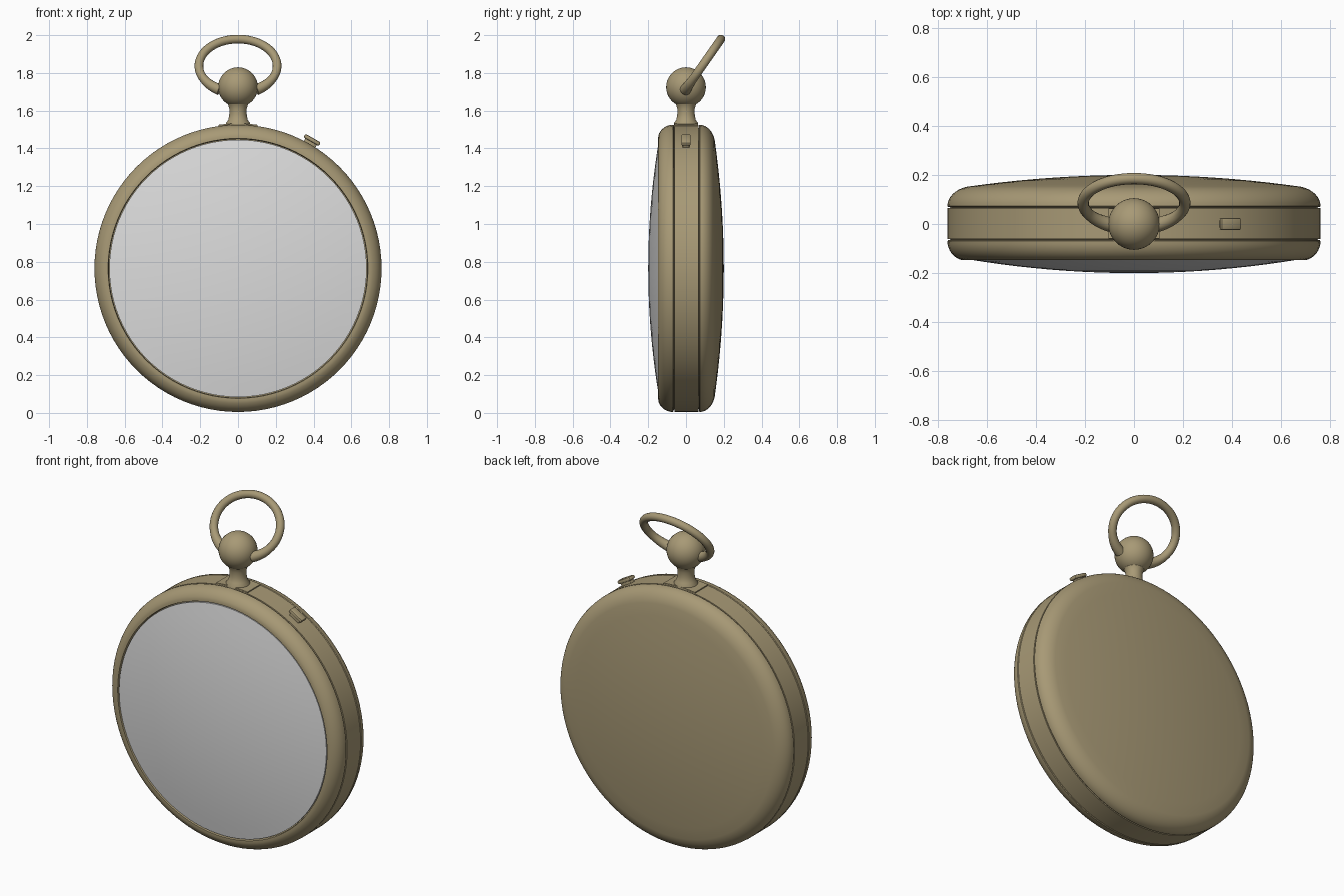
import bpy, bmesh, math
from mathutils import Matrix, Vector

if "Cube" in bpy.data.objects:
    bpy.data.objects.remove(bpy.data.objects["Cube"])

CZ = 0.765   # height of the case centre


def material(name, rgb):
    m = bpy.data.materials.new(name)
    m.diffuse_color = (*rgb, 1)
    m.use_nodes = True
    m.node_tree.nodes["Principled BSDF"].inputs["Base Color"].default_value = m.diffuse_color
    return m


BRASS = material("aged brass", (0.39, 0.32, 0.18))
GLASS = material("pale glass", (0.72, 0.72, 0.72))


def finish(name, bm, mat, matrix=Matrix(), angle=35):
    bmesh.ops.recalc_face_normals(bm, faces=bm.faces)
    me = bpy.data.meshes.new(name)
    bm.to_mesh(me)
    bm.free()
    me.transform(matrix)
    me.materials.append(mat)
    ob = bpy.data.objects.new(name, me)
    bpy.context.collection.objects.link(ob)
    bpy.context.view_layer.objects.active = ob
    ob.select_set(True)
    bpy.ops.object.shade_smooth_by_angle(angle=math.radians(angle))
    ob.select_set(False)
    return ob


def lathe(name, profile, mat, matrix, steps=96):
    """Spin (radius, height) points around local z."""
    bm = bmesh.new()
    vs = [bm.verts.new((r, 0, h)) for r, h in profile]
    es = [bm.edges.new(p) for p in zip(vs, vs[1:])]
    bmesh.ops.spin(bm, geom=vs + es, cent=(0, 0, 0), axis=(0, 0, 1),
                   angle=2 * math.pi, steps=steps)
    bmesh.ops.remove_doubles(bm, verts=bm.verts, dist=1e-4)
    return finish(name, bm, mat, matrix)


def dome(r, y_rim, y_top, n=10):
    """Shallow dome profile from the rim to the axis."""
    return [(r * (1 - i / n), y_rim + (y_top - y_rim) * (1 - (1 - i / n) ** 2))
            for i in range(n + 1)]


def arc(r0, y0, dr, dy, n=8):
    """Quarter-ellipse rounding from the side wall towards the face."""
    return [(r0 - dr * (1 - math.cos(t)), y0 + dy * math.sin(t))
            for t in (i / n * math.pi / 2 * 0.82 for i in range(n + 1))]


# Local z of the lathe points to +y
case_frame = Matrix.Translation((0, 0, CZ)) @ Matrix.Rotation(-math.pi / 2, 4, 'X')

# Middle band, with a shallow seam on each side
lathe("case_band", [(0.74, -0.063), (0.76, -0.061), (0.76, 0.065), (0.74, 0.067)],
      BRASS, case_frame)

# Front bezel rolling in to the glass
lathe("front_bezel", [(0.74, -0.063), (0.757, -0.066)]
      + arc(0.76, -0.07, 0.08, -0.08) + [(0.688, -0.147), (0.684, -0.13)],
      BRASS, case_frame)

# Domed back cover
rim = arc(0.76, 0.073, 0.11, 0.082)
lathe("back_cover", [(0.74, 0.067), (0.757, 0.069)] + rim
      + dome(*rim[-1], 0.2)[1:], BRASS, case_frame)

# Domed crystal
lathe("crystal", [(0.681, -0.13)] + dome(0.681, -0.143, -0.2), GLASS, case_frame)

# Curved foot plate under the neck, following the band
bm = bmesh.new()
rows = []
for i in range(9):
    a = (i / 4 - 1) * 0.135
    rows.append([bm.verts.new((r * math.sin(a), y, r * math.cos(a)))
                 for r, y in ((0.75, -0.06), (0.767, -0.06), (0.767, 0.064), (0.75, 0.064))])
for a, b in zip(rows, rows[1:]):
    for j in range(4):
        bm.faces.new((a[j], a[(j + 1) % 4], b[(j + 1) % 4], b[j]))
bm.faces.new(rows[0])
bm.faces.new(rows[-1])
finish("neck_foot", bm, BRASS, Matrix.Translation((0, 0, CZ)))

# Waisted neck
lathe("neck", [(0, 1.51), (0.066, 1.51), (0.064, 1.535), (0.052, 1.55), (0.046, 1.58),
               (0.046, 1.61), (0.052, 1.63), (0.062, 1.65), (0, 1.66)],
      BRASS, Matrix(), 40)

# Ball crown
bm = bmesh.new()
bmesh.ops.create_uvsphere(bm, u_segments=40, v_segments=24, radius=0.105)
finish("crown_ball", bm, BRASS, Matrix.Translation((0, 0, 1.725)))

# Open oval bow, leaning back, its thicker ends entering the ball
bm = bmesh.new()
lean = Vector((0, 0.70, 1))
flat = lean.normalized().cross(Vector((1, 0, 0)))
N, M = 64, 14
start = math.radians(-62)
rings = []
for i in range(N + 1):
    t = start + (math.pi - 2 * start) * i / N
    c = Vector((0.207 * math.cos(t), 0, 1.715)) + lean * (0.122 + 0.142 * math.sin(t))
    out = (Vector((0.142 * math.cos(t) * 1.22, 0, 0))
           + lean.normalized() * 0.207 * math.sin(t)).normalized()
    rad = 0.023 + 0.007 * max(0, 1 - min(i, N - i) / 7)
    rings.append([bm.verts.new(c + rad * (out * math.cos(u) + flat * math.sin(u)))
                  for u in (2 * math.pi * k / M for k in range(M))])
for a, b in zip(rings, rings[1:]):
    for k in range(M):
        bm.faces.new((a[k], a[(k + 1) % M], b[(k + 1) % M], b[k]))
bm.faces.new(rings[0])
bm.faces.new(rings[-1])
finish("bow", bm, BRASS)

# Small release button on the upper right of the band
tilt = Matrix.Translation((0, 0, CZ)) @ Matrix.Rotation(math.radians(30), 4, 'Y')
for name, size, h, bevel in (("button_stem", (0.07, 0.036, 0.05), 0.762, 0.004),
                             ("button_cap", (0.094, 0.05, 0.022), 0.785, 0.008)):
    bm = bmesh.new()
    bmesh.ops.create_cube(bm, size=1)
    bmesh.ops.scale(bm, vec=size, verts=bm.verts)
    bmesh.ops.bevel(bm, geom=bm.edges[:], offset=bevel, segments=2, affect='EDGES', profile=0.5)
    finish(name, bm, BRASS, tilt @ Matrix.Translation((0, 0, h)))
